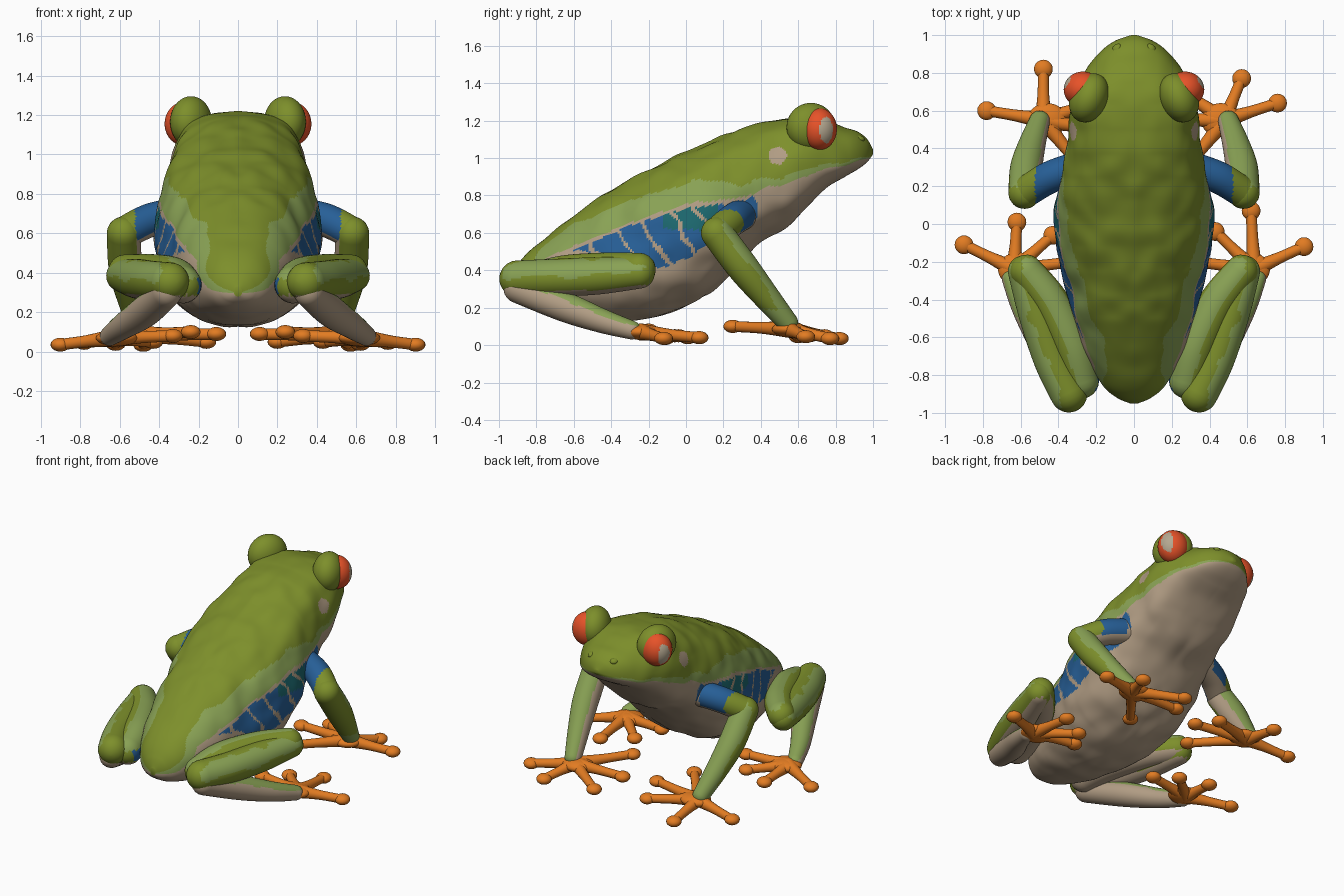
import bpy, bmesh, math
from mathutils import Vector, Matrix, noise

if "Cube" in bpy.data.objects:
    bpy.data.objects.remove(bpy.data.objects["Cube"])

def mat(name, rgb):
    m = bpy.data.materials.new(name)
    m.diffuse_color = (*rgb, 1)
    m.use_nodes = True
    m.node_tree.nodes["Principled BSDF"].inputs["Base Color"].default_value = m.diffuse_color
    return m

MATS = [mat("leaf_green", (0.205, 0.275, 0.024)), mat("pale_green", (0.25, 0.36, 0.09)),
        mat("belly_beige", (0.44, 0.335, 0.23)), mat("flank_blue", (0.02, 0.115, 0.31)),
        mat("teal", (0.012, 0.14, 0.16)), mat("toe_orange", (0.76, 0.20, 0.016)),
        mat("eye_red", (0.80, 0.085, 0.022)), mat("pupil_grey", (0.46, 0.39, 0.28))]
GREEN, PALE, BEIGE, BLUE, TEAL, ORANGE, RED, PUPIL = range(8)

def spline(rows, steps):
    """Catmull-Rom through rows of any width."""
    rows = [rows[0]] + list(rows) + [rows[-1]]
    out = []
    for i in range(1, len(rows) - 2):
        for k in range(steps):
            t = k / steps
            out.append([0.5 * (2*b + (c-a)*t + (2*a-5*b+4*c-d)*t*t + (3*b-a-3*c+d)*t**3)
                        for a, b, c, d in zip(*rows[i-1:i+3])])
    return out + [list(rows[-1])]

def lerp(table, y):
    for (a, u), (b, v) in zip(table, table[1:]):
        if y <= b:
            return u + (v - u) * max(0, (y - a) / (b - a))
    return table[-1][1]

def skin(bm, rings):
    vr = [[bm.verts.new(p) for p in r] for r in rings]
    n = len(vr[0])
    for a, b in zip(vr, vr[1:]):
        for i in range(n):
            bm.faces.new((a[i], a[(i+1) % n], b[(i+1) % n], b[i]))
    bm.faces.new(vr[0])
    bm.faces.new(vr[-1])

def tube(bm, rows, s=1, steps=8, n=24):
    """Round-ended limb through (x, y, z, radius) rows."""
    pts = [(Vector((s*x, y, z)), r) for x, y, z, r in spline(rows, steps)]
    t0 = (pts[0][0] - pts[1][0]).normalized()
    t1 = (pts[-1][0] - pts[-2][0]).normalized()
    caps = [math.radians(a) for a in (15, 30, 45, 60, 75, 87)]
    (p0, r0), (p1, r1) = pts[0], pts[-1]
    pts = ([(p0 + t0*r0*math.sin(a), r0*math.cos(a)) for a in reversed(caps)] + pts
           + [(p1 + t1*r1*math.sin(a), r1*math.cos(a)) for a in caps])
    rings = []
    for i, (p, r) in enumerate(pts):
        t = (pts[min(i+1, len(pts)-1)][0] - pts[max(i-1, 0)][0]).normalized()
        u = t.cross(Vector((0, 0, 1))).normalized()
        v = u.cross(t)
        rings.append([p + r*(u*math.cos(a) + v*math.sin(a))
                      for a in (2*math.pi*k/n for k in range(n))])
    skin(bm, rings)

def ball(bm, c, r, seg=32, rot=0):
    bmesh.ops.create_uvsphere(bm, u_segments=seg, v_segments=seg*3//4, radius=1,
        matrix=Matrix.Translation(c) @ Matrix.Rotation(rot, 4, 'Z') @ Matrix.Diagonal((*r, 1)))

def finish(name, bm, rule, s=1):
    """rule(p, n) gives the colour; x is measured outward from the middle."""
    bmesh.ops.recalc_face_normals(bm, faces=bm.faces)
    used = []
    for f in bm.faces:
        p, n = f.calc_center_median(), f.normal.copy()
        p.x *= s
        n.x *= s
        m = rule(p, n)
        if m not in used:
            used.append(m)
        f.material_index = used.index(m)
        f.smooth = True
    me = bpy.data.meshes.new(name)
    bm.to_mesh(me)
    bm.free()
    for m in used:
        me.materials.append(MATS[m])
    bpy.context.collection.objects.link(bpy.data.objects.new(name, me))

# body and head: rows of y, top, bottom, half width, height of the widest level
BODY = [(-.95, .33, .28, .02, .30), (-.92, .40, .25, .09, .31), (-.85, .49, .21, .17, .34),
        (-.70, .615, .165, .25, .38), (-.50, .765, .135, .32, .42), (-.30, .885, .13, .37, .46),
        (-.10, .99, .17, .415, .53), (.10, 1.075, .26, .42, .62), (.25, 1.14, .39, .385, .72),
        (.40, 1.185, .55, .36, .83), (.55, 1.215, .635, .345, .90), (.65, 1.215, .74, .325, .93),
        (.75, 1.20, .84, .285, .95), (.85, 1.165, .90, .23, .975), (.92, 1.14, .94, .17, .995),
        (.97, 1.10, .98, .10, 1.015), (1.0, 1.045, 1.02, .015, 1.03)]
EDGE = [(-1, .28), (-.87, .32), (-.75, .46), (-.3, .66), (0, .75), (.3, .79), (.42, .84),
        (.55, .87), (.75, .93), (1, 1.01)]
BAND = [(-.9, .05), (-.6, .12), (.15, .11), (.4, .05), (.7, .03), (1, .01)]
LOW = [(-.62, .5), (-.4, .42), (-.2, .40), (0, .46), (.2, .57), (.38, .66)]

def body_rule(p, n):
    y, z = p.y, p.z
    wob = noise.noise(Vector((y*9, z*9, 3))) * .025
    if (y - .49)**2 + (z - 1.01)**2 < (.048 + wob)**2 and abs(p.x) > .2:
        return BEIGE
    h = z - lerp(EDGE, y) - wob
    if h > lerp(BAND, y) * min(1, abs(p.x) / .15):
        return GREEN
    if h > 0:
        return PALE
    if -.62 < y < .38 and z > lerp(LOW, y) + 2*wob and h < -.02 - wob:
        if ((y + .65*(z - .6) + 2.2*wob + .04) / .17) % 1 > .17:
            return TEAL if -.12 < y < .17 and z > .62 + wob else BLUE
    return BEIGE

bm = bmesh.new()
rings = []
for y, zt, zb, w, zc in spline(BODY, 18):
    ring = []
    e = lerp([(.05, .88), (.4, .72), (.7, .72), (.9, .88)], y)  # squarer shoulders and head
    for k in range(200):
        a = 2*math.pi*k/200
        c, q = math.cos(a), math.sin(a)
        x = w * math.copysign(abs(c)**(e if q > 0 else .88), c)
        z = zc + (zt - zc if q > 0 else zc - zb) * math.copysign(abs(q)**.9, q)
        b = 1 + .035*noise.noise(Vector((abs(x)*8, y*8, z*8)))*min(1, w*4)  # lumpy skin
        ring.append((x*b, y, zc + (z - zc)*b))
    rings.append(ring)
skin(bm, rings)
finish("body", bm, body_rule)

# limb colours
def wave(p):
    return noise.noise(p * 9) * .25

def thigh_rule(p, n):
    if n.z < -.55:
        return BEIGE
    if n.x < -.8 and p.z < .37:
        return BLUE
    return PALE if n.z > .45 + wave(p) and n.x < .25 else GREEN

def shin_rule(p, n):
    if n.z < -.75:
        return BEIGE
    return PALE if n.dot(Vector((.7, -.25, .66))) > .8 + wave(p) else GREEN

def tarsus_rule(p, n):
    return PALE if n.z > .45 + wave(p) else BEIGE

def upper_arm_rule(p, n):
    if p.x > .52 + wave(p) * .1:
        return GREEN if n.z > -.5 else BEIGE
    return BLUE if n.z > -.55 and p.x > .36 else BEIGE

def forearm_rule(p, n):
    if n.x < -.8 or n.z < -.75:
        return BEIGE
    return PALE if n.y > .35 + wave(p) or p.z < .19 else GREEN

LIMBS = {
    "thigh": (thigh_rule, [(.28, -.83, .34, .095), (.33, -.65, .375, .105),
                           (.44, -.42, .395, .10), (.57, -.25, .405, .088)]),
    "shin": (shin_rule, [(.585, -.25, .385, .083), (.51, -.48, .37, .10), (.43, -.72, .36, .10),
                         (.345, -.90, .355, .098)]),
    "lower_hind_leg": (tarsus_rule, [(.36, -.90, .30, .075), (.47, -.65, .205, .08),
                                     (.58, -.45, .13, .065), (.65, -.29, .08, .05)]),
    "upper_arm": (upper_arm_rule, [(.30, .30, .70, .085), (.45, .245, .665, .085),
                                   (.58, .165, .60, .082)]),
    "forearm": (forearm_rule, [(.58, .165, .60, .085), (.57, .30, .42, .085),
                               (.54, .42, .27, .072), (.50, .545, .12, .055)]),
}
# toe tips (outward x, y, z); the two sides differ slightly
FRONT = {1: [(.76, .64, .045), (.57, .77, .035), (.20, .74, .05), (.11, .55, .09), (.24, .25, .10)],
         -1: [(.78, .60, .045), (.48, .82, .035), (.16, .66, .05), (.11, .48, .09), (.24, .25, .10)]}
HIND = {1: [(.90, -.12, .036), (.62, .07, .04), (.43, -.04, .05), (.33, -.20, .08)],
        -1: [(.90, -.11, .036), (.62, .01, .04), (.43, -.06, .05), (.33, -.20, .08)]}

def foot(name, palm, tips, s):
    bm = bmesh.new()
    px, py, pz = palm
    ball(bm, (s*(px - .02), py, pz), (.105, .09, .042))
    for x, y, z in tips:
        mid = (px + (x-px)*.5, py + (y-py)*.5, (pz + z)/2, .031)
        tube(bm, [(px, py, pz, .046), mid, (x, y, z, .029)], s, 6, 16)
        ball(bm, (s*x, y, z), (.05, .05, .035), 20)
    finish(name, bm, lambda p, n: ORANGE, s)

def eye_rule(p, n):
    w = wave(p * 4)
    dy, dz = (p.y - .75) / .036, (p.z - 1.15) / .07
    return PUPIL if p.x > .29 and dy*dy + dz*dz < 1 + w else RED

for s, side in ((1, "right"), (-1, "left")):
    for part, (rule, rows) in LIMBS.items():
        bm = bmesh.new()
        tube(bm, rows, s, 14, 48)
        finish(f"{part}_{side}", bm, rule, s)
    foot("front_foot_" + side, (.48, .55, .085), FRONT[s], s)
    foot("hind_foot_" + side, (.635, -.24, .07), HIND[s], s)
    # eyelid, eye, nostril
    bm = bmesh.new()
    ball(bm, (s*.238, .668, 1.165), (.100, .135, .13), 40, s*.4)
    finish("eyelid_" + side, bm, lambda p, n: GREEN, s)
    bm = bmesh.new()
    ball(bm, (s*.27, .712, 1.155), (.102, .095, .112), 64)
    finish("eye_" + side, bm, eye_rule, s)
    bm = bmesh.new()
    ball(bm, (s*.085, .92, 1.10), (.03, .035, .022), 16)
    finish("nostril_" + side, bm, lambda p, n: GREEN, s)
